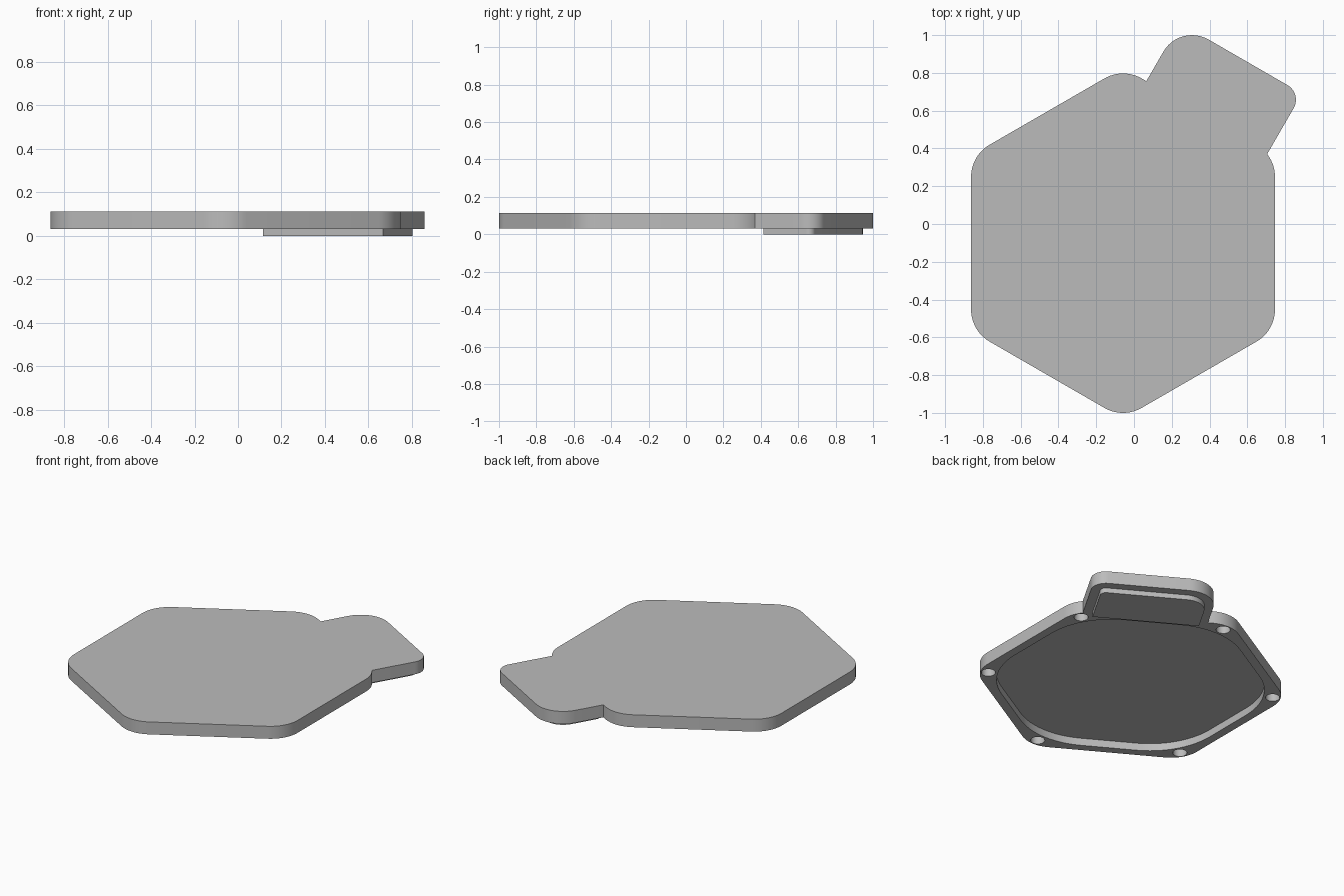
import bpy
import bmesh
from math import cos, sin, tan, radians
from mathutils import Matrix, Vector

if "Cube" in bpy.data.objects:
    bpy.data.objects.remove(bpy.data.objects["Cube"])

grey = bpy.data.materials.new("plain_grey")
grey.use_nodes = True
grey.diffuse_color = (0.5, 0.5, 0.5, 1)
grey.node_tree.nodes["Principled BSDF"].inputs["Base Color"].default_value = (0.5, 0.5, 0.5, 1)

# Hexagon frame: local +y points along the tab
PLACE = Matrix.Translation((-0.058, -0.1015, 0)) @ Matrix.Rotation(radians(-30), 4, 'Z')
BASE, CEILING, TOP = 0.032, 0.08, 0.113


def rounded(corners, steps=12):
    """Fillet each (x, y, radius) corner of a convex counterclockwise outline."""
    points = []
    for i, (x, y, r) in enumerate(corners):
        p = Vector((x, y))
        if r == 0:
            points.append(p)
            continue
        a = (Vector(corners[i - 1][:2]) - p).normalized()
        b = (Vector(corners[(i + 1) % len(corners)][:2]) - p).normalized()
        half = a.angle(b) / 2
        centre = p + (a + b).normalized() * (r / sin(half))
        start = p + a * (r / tan(half)) - centre
        sweep = radians(180) - 2 * half
        for k in range(steps + 1):
            t = sweep * k / steps
            points.append(centre + Matrix.Rotation(t, 2) @ start)
    return points


def hexagon(apothem, r, first=0):
    size = apothem / cos(radians(30))
    angles = [radians(first + 60 * k) for k in range(6)]
    return rounded([(size * cos(a), size * sin(a), r) for a in angles])


def slab(name, points, z0, z1):
    bm = bmesh.new()
    face = bm.faces.new([bm.verts.new((p[0], p[1], z0)) for p in points])
    up = bmesh.ops.extrude_face_region(bm, geom=[face])["geom"]
    bmesh.ops.translate(bm, vec=(0, 0, z1 - z0),
                        verts=[v for v in up if isinstance(v, bmesh.types.BMVert)])
    bmesh.ops.recalc_face_normals(bm, faces=bm.faces)
    bm.transform(PLACE)
    mesh = bpy.data.meshes.new(name)
    bm.to_mesh(mesh)
    bm.free()
    mesh.materials.append(grey)
    obj = bpy.data.objects.new(name, mesh)
    bpy.context.collection.objects.link(obj)
    return obj


def activate(obj):
    bpy.ops.object.select_all(action='DESELECT')
    obj.select_set(True)
    bpy.context.view_layer.objects.active = obj


def cut(obj, cutter):
    mod = obj.modifiers.new("cut", 'BOOLEAN')
    mod.operation = 'DIFFERENCE'
    mod.solver = 'EXACT'
    mod.object = cutter
    activate(obj)
    bpy.ops.object.modifier_apply(modifier=mod.name)
    bpy.data.objects.remove(cutter)


# Lid plate: rounded hexagon with an offset tab on one edge
LEFT, RIGHT, END = -0.322, 0.425, 1.16
body = [p for p in hexagon(0.8045, 0.197, 120) if p.y < 0.5 or p.x < -0.34 or p.x > RIGHT]
tab = rounded([(RIGHT, 0.79, 0), (RIGHT, END, 0.09), (LEFT, END, 0.175), (LEFT, 0.8045, 0)])
lid = slab("lid_plate", body + tab, BASE, TOP)

# Recess and magnet-style sockets in the underside
cut(lid, slab("recess_cutter", hexagon(0.7495, 0.459), BASE - 0.05, CEILING))
for k in range(6):
    a = radians(60 * k)
    ring = [(0.851 * cos(a) + 0.042 * cos(radians(t)), 0.851 * sin(a) + 0.042 * sin(radians(t)))
            for t in range(0, 360, 15)]
    cut(lid, slab("socket_cutter", ring, BASE - 0.05, CEILING))

# Raised pad under the tab, inset from its rim
INSET = 0.055
pad = slab("tab_pad", rounded([
    (LEFT + INSET, 0.81, 0), (RIGHT - INSET, 0.81, 0),
    (RIGHT - INSET, END - INSET, 0.035), (LEFT + INSET, END - INSET, 0.12)]), 0, BASE + 0.01)

for obj in (lid, pad):
    activate(obj)
    bpy.ops.object.shade_smooth_by_angle(angle=radians(30))
